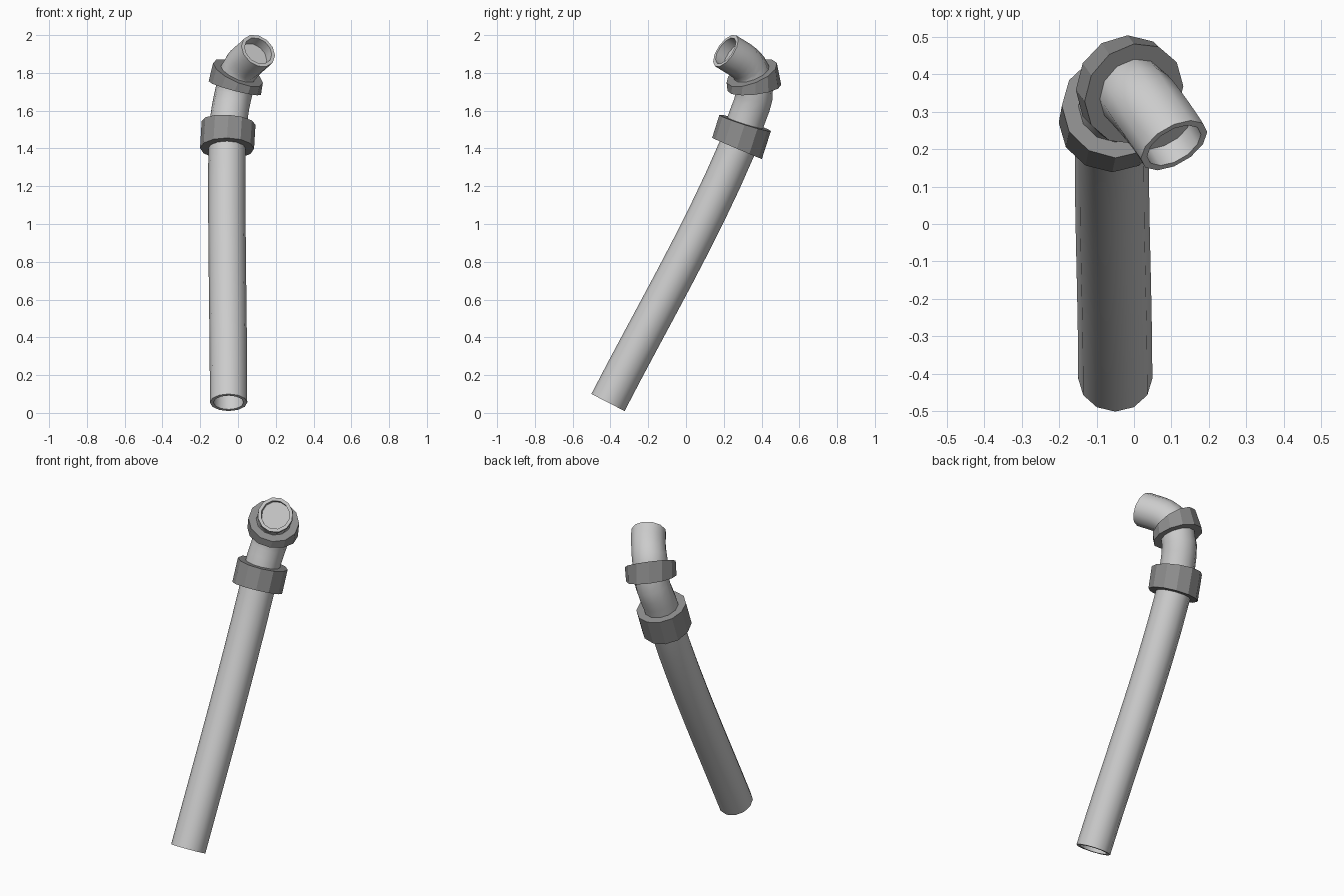
import bpy, bmesh, math
from mathutils import Vector

if "Cube" in bpy.data.objects:
    bpy.data.objects.remove(bpy.data.objects["Cube"])

SIDES = 12

def material(name, v):
    m = bpy.data.materials.new(name)
    m.diffuse_color = (v, v, v, 1)
    m.use_nodes = True
    m.node_tree.nodes["Principled BSDF"].inputs["Base Color"].default_value = m.diffuse_color
    return m

light = material("light grey", 0.60)
dark = material("mid grey", 0.27)

# Key stations along the bent pipe: centre, direction
KEYS = [
    ((-.050, -.413, .055), (0, .457, .889)),
    ((-.058, .270, 1.400), (.01, .39, .92)),      # lower collar start
    ((-.050, .313, 1.535), (.07, .30, .95)),      # lower collar end
    ((-.017, .362, 1.720), (.25, -.11, .96)),     # upper collar start
    ((0, .348, 1.800), (.39, -.34, .86)),         # upper collar end
    ((.107, .210, 1.917), (.44, -.74, .51)),      # mouth
]
KEYS = [(Vector(p), Vector(t).normalized()) for p, t in KEYS]

def segment(i, steps):
    """Smooth path stations between key i and i + 1."""
    (a, ta), (b, tb) = KEYS[i], KEYS[i + 1]
    h = (b - a).length / 3
    c, d = a + ta * h, b - tb * h
    out = []
    for k in range(steps + 1):
        s = k / steps
        p = a*(1-s)**3 + c*3*s*(1-s)**2 + d*3*s*s*(1-s) + b*s**3
        t = (c-a)*(1-s)**2 + (d-c)*2*s*(1-s) + (b-d)*s*s
        out.append((p, t.normalized()))
    return out

def ring(bm, p, t, r):
    u = (Vector((1, 0, 0)) - t * t.x).normalized()
    v = t.cross(u)
    return [bm.verts.new(p + (u * math.cos(a) + v * math.sin(a)) * r)
            for a in (2 * math.pi * k / SIDES for k in range(SIDES))]

def sweep(name, stations, mat, closed, smooth):
    """Skin rings of (centre, direction, radius); cap the ends unless closed."""
    bm = bmesh.new()
    rings = [ring(bm, *s) for s in stations]
    pairs = list(zip(rings, rings[1:]))
    if closed:
        pairs.append((rings[-1], rings[0]))
    else:
        bm.faces.new(rings[0])
        bm.faces.new(rings[-1])
    for a, b in pairs:
        for k in range(SIDES):
            n = (k + 1) % SIDES
            bm.faces.new((a[k], a[n], b[n], b[k]))
    bmesh.ops.recalc_face_normals(bm, faces=bm.faces)
    me = bpy.data.meshes.new(name)
    bm.to_mesh(me)
    bm.free()
    me.materials.append(mat)
    ob = bpy.data.objects.new(name, me)
    bpy.context.collection.objects.link(ob)
    if smooth:
        bpy.ops.object.select_all(action='DESELECT')
        ob.select_set(True)
        bpy.context.view_layer.objects.active = ob
        bpy.ops.object.shade_smooth_by_angle(angle=math.radians(40))
    return ob

# Pipe with hollow ends
path = segment(0, 8)
for i, n in ((1, 3), (2, 4), (3, 2), (4, 6)):
    path += segment(i, n)[1:]
R, BORE, DEPTH = .099, .080, .06
(p0, t0), (p1, t1) = path[0], path[-1]
stations = [(p0 + t0 * .15, t0, BORE), (p0, t0, BORE)]
stations += [(p, t, R) for p, t in path]
stations += [(p1, t1, BORE), (p1 - t1 * DEPTH, t1, BORE)]
sweep("pipe", stations, light, False, True)

# Collars
for name, i in (("lower_collar", 1), ("upper_collar", 3)):
    ends = [segment(i, 1)[0], segment(i, 1)[-1]]
    outer = [(p, t, .143) for p, t in ends]
    inner = [(p, t, .090) for p, t in reversed(ends)]
    sweep(name, outer + inner, dark, True, False)
